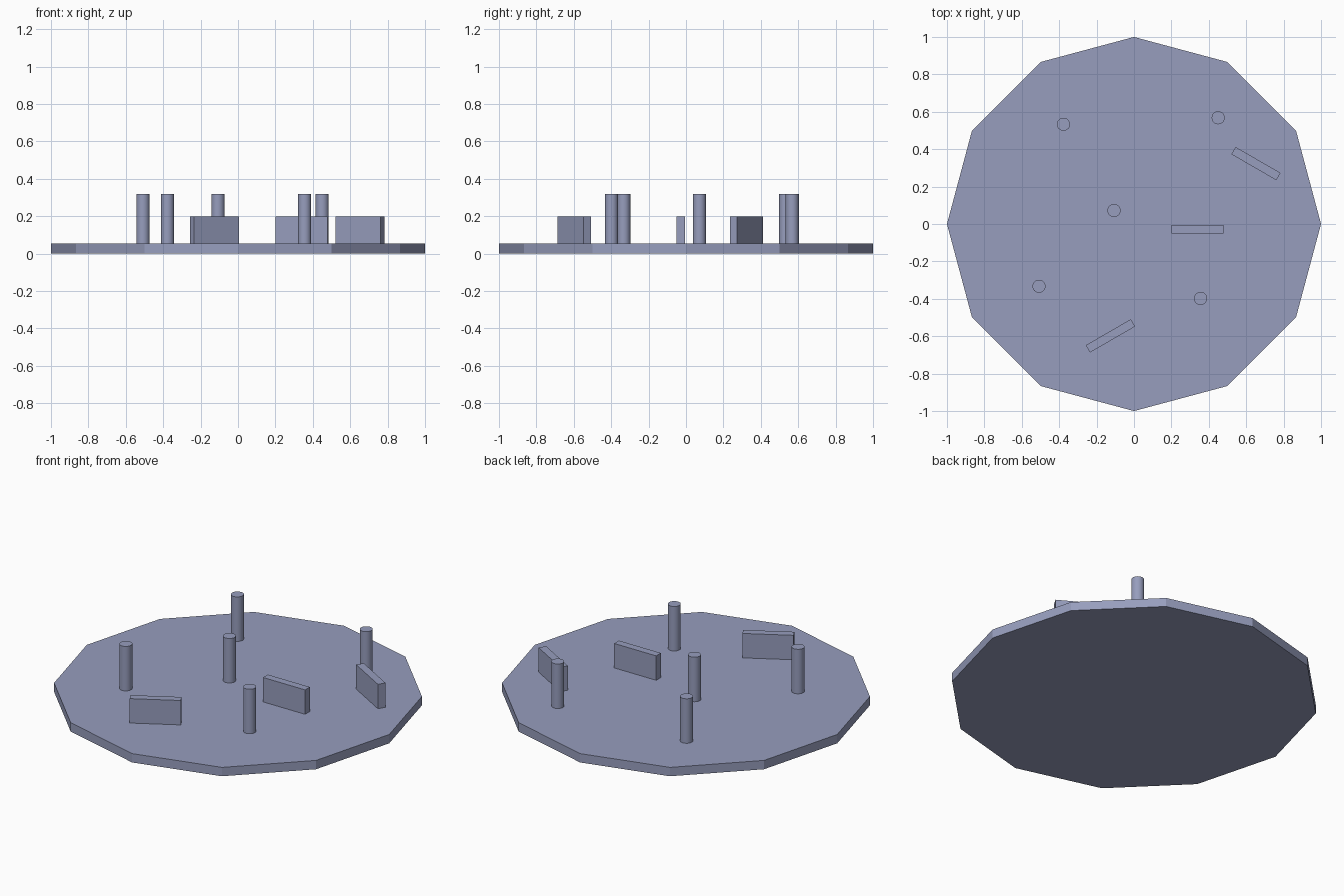
import bpy, math

if "Cube" in bpy.data.objects:
    bpy.data.objects.remove(bpy.data.objects["Cube"])

mat = bpy.data.materials.new("slate blue")
mat.diffuse_color = (0.31, 0.34, 0.51, 1)
mat.use_nodes = True
mat.node_tree.nodes["Principled BSDF"].inputs["Base Color"].default_value = mat.diffuse_color

BASE_TOP = 0.053


def finish(name):
    ob = bpy.context.object
    ob.name = name
    ob.data.materials.append(mat)
    return ob


def cylinder(name, x, y, z0, z1, radius, sides, turn=0):
    bpy.ops.mesh.primitive_cylinder_add(
        vertices=sides, radius=radius, depth=z1 - z0,
        location=(x, y, (z0 + z1) / 2), rotation=(0, 0, turn))
    return finish(name)


def wall(name, x, y, degrees):
    z0, z1 = BASE_TOP, 0.199
    bpy.ops.mesh.primitive_cube_add(
        size=1, location=(x, y, (z0 + z1) / 2),
        rotation=(0, 0, math.radians(degrees)))
    ob = finish(name)
    ob.scale = (0.278, 0.045, z1 - z0)
    return ob


# Twelve-sided base plate
cylinder("base_plate", 0, 0, 0, BASE_TOP, 1.0, 12)

# Round pegs standing on the plate
pegs = [(-0.377, 0.533), (0.45, 0.568), (-0.107, 0.072),
        (-0.508, -0.333), (0.356, -0.398)]
for i, (x, y) in enumerate(pegs, 1):
    cylinder(f"peg_{i}", x, y, BASE_TOP, 0.319, 0.035, 24)
    bpy.ops.object.shade_smooth_by_angle(angle=math.radians(30))

# Short low walls
walls = [(0.34, -0.028, 0), (-0.126, -0.598, 30), (0.652, 0.323, -30)]
for i, (x, y, deg) in enumerate(walls, 1):
    wall(f"wall_{i}", x, y, deg)
